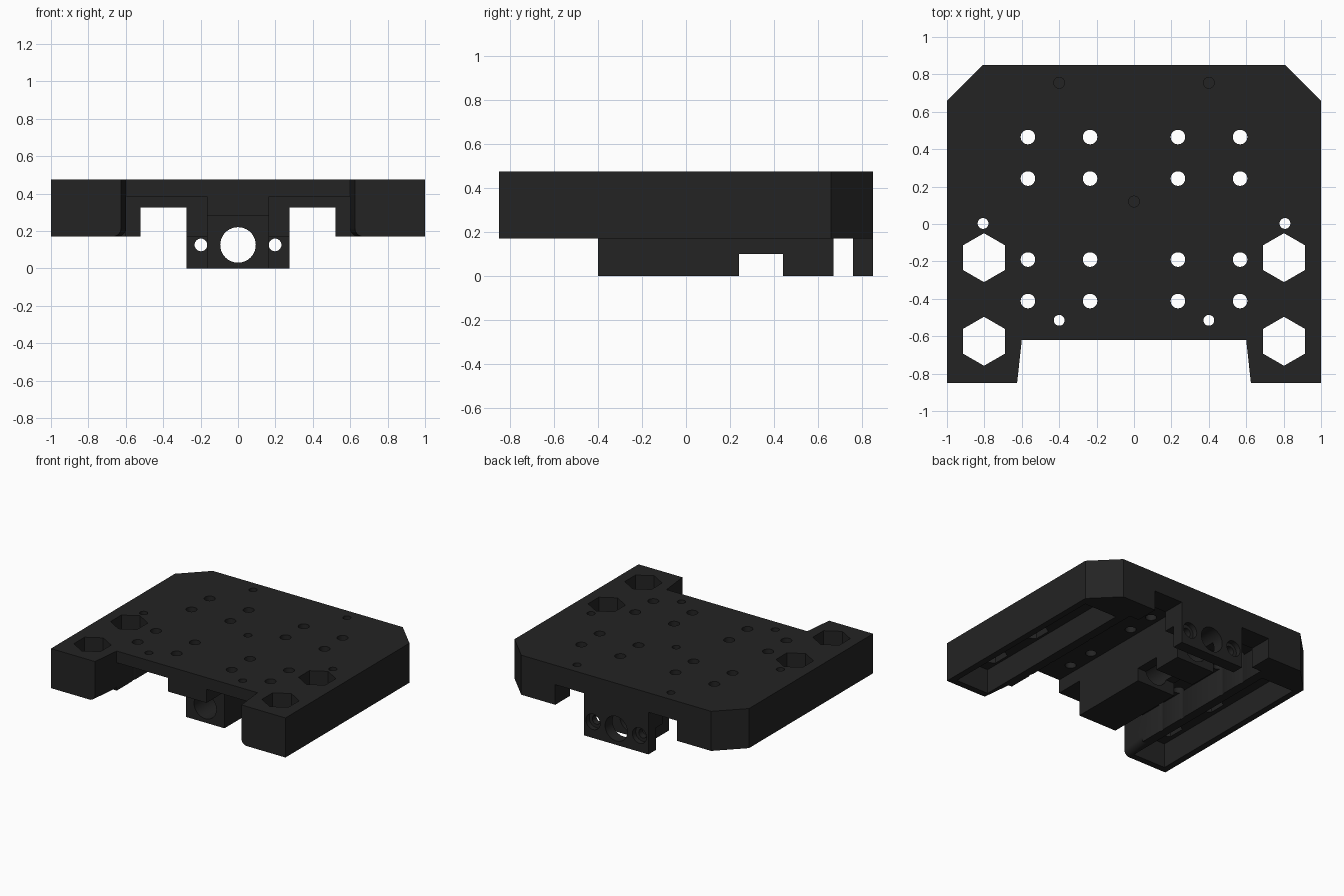
import bpy, bmesh, math

if "Cube" in bpy.data.objects:
    bpy.data.objects.remove(bpy.data.objects["Cube"])

mat = bpy.data.materials.new("matte black plastic")
mat.diffuse_color = (0.017, 0.017, 0.017, 1)
mat.use_nodes = True
mat.node_tree.nodes["Principled BSDF"].inputs["Base Color"].default_value = mat.diffuse_color


def prism(name, pts, lo, hi, axis="z", shear=0.0):
    """Extrude a 2D outline along z (points are x, y) or along y (points are x, z)."""
    bm = bmesh.new()

    def place(p, h):
        return (p[0], p[1], h) if axis == "z" else (p[0] + shear * (h - lo), h, p[1])
    a = [bm.verts.new(place(p, lo)) for p in pts]
    b = [bm.verts.new(place(p, hi)) for p in pts]
    n = len(pts)
    bm.faces.new(a)
    bm.faces.new(b[::-1])
    for i in range(n):
        bm.faces.new((a[i], b[i], b[(i + 1) % n], a[(i + 1) % n])[::-1])
    bmesh.ops.recalc_face_normals(bm, faces=bm.faces)
    me = bpy.data.meshes.new(name)
    bm.to_mesh(me)
    bm.free()
    me.materials.append(mat)
    ob = bpy.data.objects.new(name, me)
    bpy.context.collection.objects.link(ob)
    return ob


def box(name, x0, x1, y0, y1, z0, z1):
    return prism(name, [(x0, y0), (x1, y0), (x1, y1), (x0, y1)], z0, z1)


def circle(cx, cy, r, n=32, start=0.0):
    return [(cx + r * math.cos(start + math.tau * i / n),
             cy + r * math.sin(start + math.tau * i / n)) for i in range(n)]


def combine(body, tool, op="DIFFERENCE"):
    mod = body.modifiers.new(tool.name, "BOOLEAN")
    mod.operation, mod.solver, mod.object = op, "EXACT", tool
    bpy.context.view_layer.objects.active = body
    bpy.ops.object.modifier_apply(modifier=mod.name)
    bpy.data.objects.remove(tool)


def cut_box(x0, x1, y0, y1, z0, z1):
    combine(carriage, box("cutter", x0, x1, y0, y1, z0, z1))


def cut_round(pts, lo, hi, axis="z", shear=0.0):
    combine(carriage, prism("cutter", pts, lo, hi, axis, shear))


# Carriage plate: chamfered back corners, two arms reaching forward
half = [(0.6, -0.62), (0.625, -0.85), (1, -0.85), (1, 0.66), (0.81, 0.85)]
outline = half + [(-x, y) for x, y in reversed(half)]
carriage = prism("carriage_plate", outline, 0.17, 0.475)

# Raised underside in front of the screw block
cut_box(-0.165, 0.165, -0.7, -0.4, 0, 0.28)

for s in (-1, 1):
    def span(a, b):
        return sorted((s * a, s * b))
    # Bearing pocket, rail opening in the back wall, nut slot under the arm
    cut_box(*span(0.165, 0.6), -0.7, 0.67, 0, 0.385)
    cut_box(*span(0.275, 0.52), 0.6, 0.95, 0, 0.325)
    cut_box(*span(0.67, 0.95), -0.8, 0.6, 0, 0.36)
    # Rounded inner lower edge of the arm
    r = 0.045
    arc = [(s * (0.625 + r - r * math.cos(t)), 0.17 + r - r * math.sin(t))
           for t in [math.pi / 2 * i / 8 for i in range(9)]]
    edge = [(s * 0.6, 0.17 + r)] + arc + [(s * (0.625 + r), 0.15), (s * 0.6, 0.15)]
    cut_round(edge, -0.85 - 0.001, -0.62, "y", -s * 0.025 / 0.23)

# Screw block with a cross notch, and the back bearing plate
combine(carriage, box("screw_block", -0.165, 0.165, -0.4, 0.67, 0, 0.3), "UNION")
combine(carriage, box("back_plate", -0.275, 0.275, 0.76, 0.85, 0, 0.25), "UNION")
cut_box(-0.3, 0.3, 0.24, 0.44, -0.1, 0.10)

# Lead screw bore along the length
cut_round(circle(0, 0.125, 0.095, 48), -0.6, 0.95, "y")

for s in (-1, 1):
    # Back plate screw holes with counterbores
    cut_round(circle(s * 0.198, 0.125, 0.034), 0.72, 0.95, "y")
    cut_round(circle(s * 0.198, 0.125, 0.06), 0.81, 0.95, "y")
    # Hexagonal openings through the arms
    for y in (-0.18, -0.627):
        cut_round(circle(s * 0.802, y, 0.131, 6, math.pi / 2), 0.1, 0.6)
    # Bearing mounting holes
    for x in (0.235, 0.567):
        for y in (0.465, 0.243, -0.19, -0.412):
            cut_round(circle(s * x, y, 0.039), 0.1 if x > 0.5 else 0.3, 0.6)
    # Small through holes and blind holes
    cut_round(circle(s * 0.807, 0.003, 0.029), 0.1, 0.6)
    cut_round(circle(s * 0.4, -0.515, 0.029), 0.1, 0.6)
    cut_round(circle(s * 0.4, 0.755, 0.029), 0.37, 0.6)
cut_round(circle(0, 0.12, 0.029), 0.37, 0.6)

# Smooth the bores, keep the machined edges sharp
bpy.ops.object.select_all(action="DESELECT")
carriage.select_set(True)
bpy.context.view_layer.objects.active = carriage
bpy.ops.object.shade_smooth_by_angle(angle=math.radians(30))
